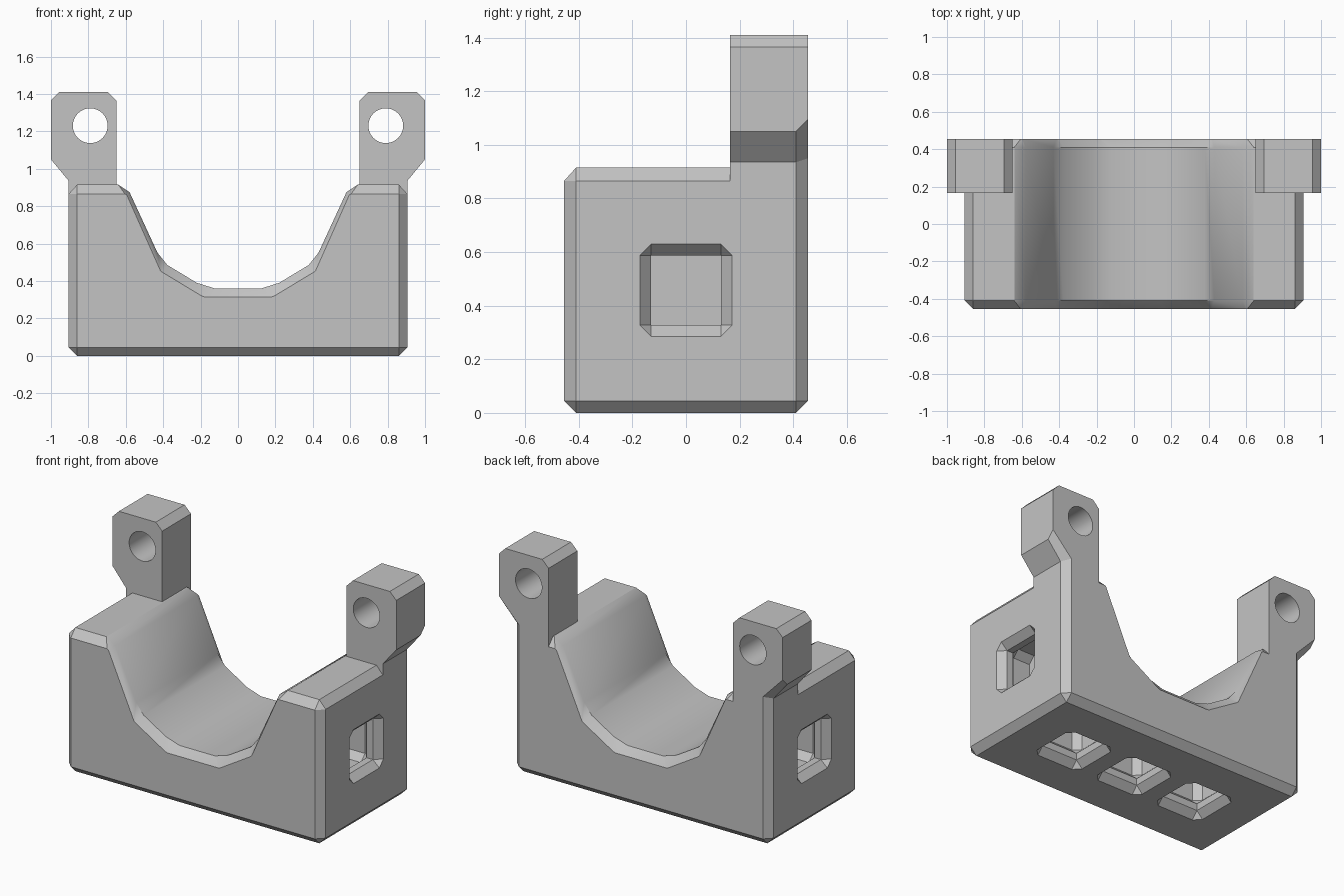
import bpy, bmesh, math
from mathutils import Matrix, Vector

cube = bpy.data.objects.get("Cube")
if cube:
    bpy.data.objects.remove(cube, do_unlink=True)

grey = bpy.data.materials.new("plain grey")
grey.use_nodes = True
grey.diffuse_color = (0.55, 0.55, 0.55, 1)
grey.node_tree.nodes["Principled BSDF"].inputs["Base Color"].default_value = grey.diffuse_color


def loft(bm, rings, matrix=Matrix()):
    """Skin a closed solid through rings of equal point count."""
    loops = [[bm.verts.new(matrix @ Vector(p)) for p in ring] for ring in rings]
    n = len(loops[0])
    for a, b in zip(loops, loops[1:]):
        for i in range(n):
            j = (i + 1) % n
            bm.faces.new((a[i], a[j], b[j], b[i]))
    bm.faces.new(loops[0][::-1])
    bm.faces.new(loops[-1])


def finish(bm, name):
    bmesh.ops.remove_doubles(bm, verts=bm.verts, dist=0.0005)
    bmesh.ops.recalc_face_normals(bm, faces=bm.faces)
    mesh = bpy.data.meshes.new(name)
    bm.to_mesh(mesh)
    bm.free()
    mesh.materials.append(grey)
    obj = bpy.data.objects.new(name, mesh)
    bpy.context.collection.objects.link(obj)
    return obj


def section(profile, y):
    return [(x, y, z) for x, z in profile]


def cut_and_shade(obj, cutter):
    mod = obj.modifiers.new("openings", 'BOOLEAN')
    mod.operation = 'DIFFERENCE'
    mod.solver = 'EXACT'
    mod.object = cutter
    bpy.ops.object.select_all(action='DESELECT')
    obj.select_set(True)
    bpy.context.view_layer.objects.active = obj
    bpy.ops.object.modifier_apply(modifier=mod.name)
    bpy.ops.object.shade_smooth_by_angle(angle=math.radians(30))
    cutter.hide_render = True
    cutter.hide_set(True)


BACK, EDGE = 0.455, 0.41

# Cradle body: full section in the middle, chamfered to a smaller one at each end
full = [(.86, 0), (.905, .045), (.905, .865), (.86, .915), (.64, .915),
        (.58, .875), (.43, .55), (.378, .485), (.22, .39), (.125, .36)]
small = [(.86, .045), (.86, .045), (.86, .865), (.86, .865), (.605, .865),
         (.595, .86), (.415, .455), (.405, .447), (.195, .32), (.18, .315)]


def mirrored(half):
    return half + [(-x, z) for x, z in reversed(half)]


bm = bmesh.new()
loft(bm, [section(mirrored(p), y) for p, y in
          ((small, -BACK), (full, -EDGE), (full, EDGE), (small, BACK))])
body = finish(bm, "cradle_body")

# Sockets: chamfered mouth, narrow neck, wider pocket
WIDE, NECK = 0.172, 0.13


def octagon(half, depth):
    c = half - NECK
    h = half - c
    return [(half, -h, depth), (half, h, depth), (h, half, depth), (-h, half, depth),
            (-half, h, depth), (-half, -h, depth), (-h, -half, depth), (h, -half, depth)]


def socket(bm, matrix):
    steps = ((WIDE, -.02), (WIDE, 0), (NECK, .045), (NECK, .09), (WIDE, .13), (WIDE, .25))
    loft(bm, [octagon(half, depth) for half, depth in steps], matrix)


bm = bmesh.new()
for x in (-.46, 0, .46):
    socket(bm, Matrix.Translation((x, 0, 0)))
for side in (1, -1):
    socket(bm, Matrix.Translation((side * .905, 0, .457))
           @ Matrix.Rotation(-side * math.pi / 2, 4, 'Y'))
cut_and_shade(body, finish(bm, "socket_cutter"))

# Upright lugs with a bolt hole, chamfered low on the outer back edge
lug = [(.65, .865), (.905, .865), (.905, .935), (1, 1.05), (1, 1.095),
       (1, 1.365), (.955, 1.41), (.695, 1.41), (.65, 1.365)]
lug_back = lug[:1] + [(.86, .865), (.86, .95), (1, 1.095)] + lug[4:]
for side, name in ((1, "left"), (-1, "right")):
    bm = bmesh.new()
    loft(bm, [section([(side * x, z) for x, z in p], y)
              for p, y in ((lug, .165), (lug, EDGE), (lug_back, BACK))])
    post = finish(bm, name + "_lug")
    bm = bmesh.new()
    circle = [(side * .79 + .093 * math.cos(i * math.tau / 48),
               1.23 + .093 * math.sin(i * math.tau / 48)) for i in range(48)]
    loft(bm, [section(circle, 0), section(circle, .6)])
    cut_and_shade(post, finish(bm, name + "_bolt_hole_cutter"))
